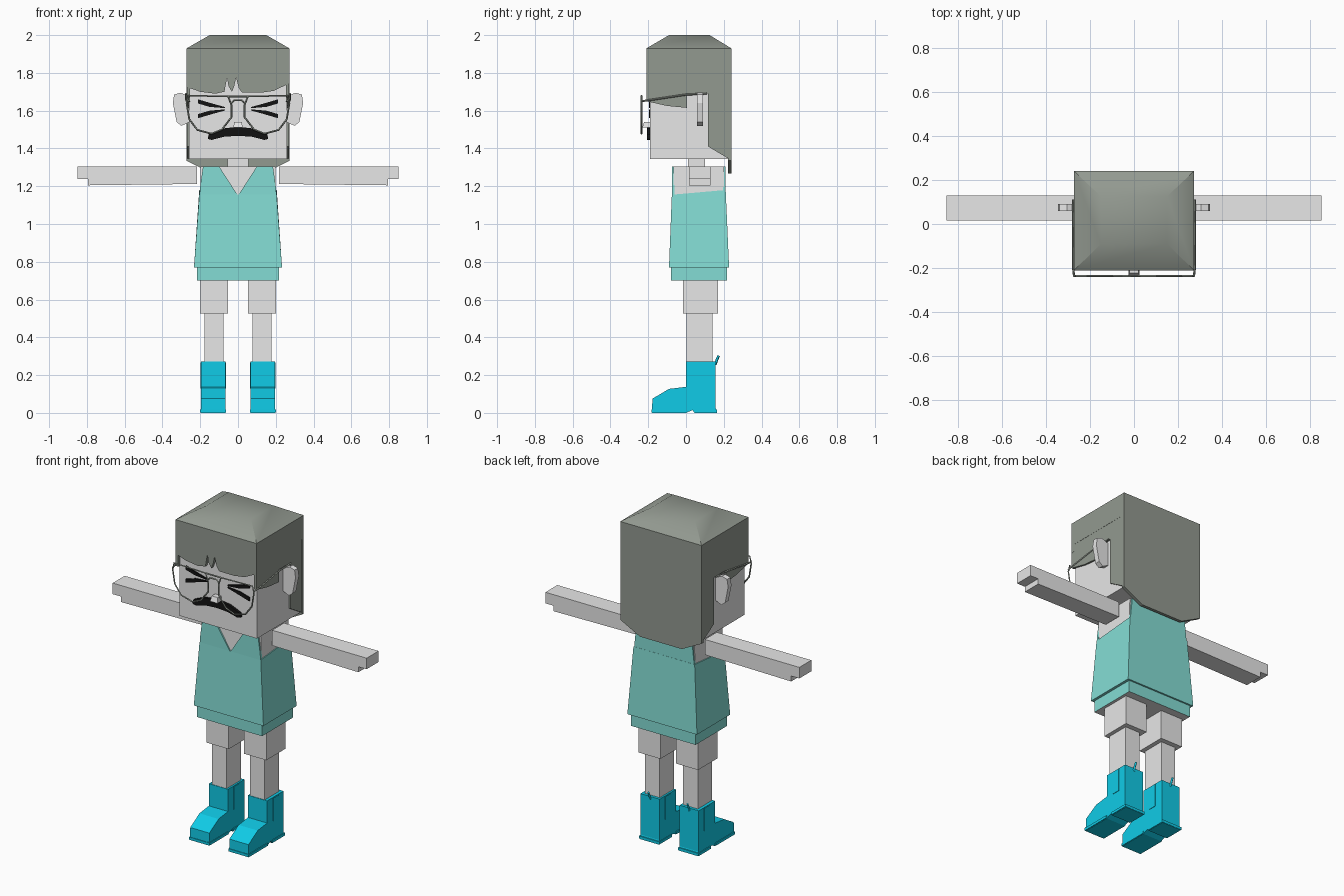
import bpy, bmesh, math

cube = bpy.data.objects.get("Cube")
if cube:
    bpy.data.objects.remove(cube, do_unlink=True)


def material(name, color):
    m = bpy.data.materials.new(name)
    m.use_nodes = True
    rgba = (*color, 1)
    m.diffuse_color = rgba
    bsdf = next(n for n in m.node_tree.nodes if n.type == 'BSDF_PRINCIPLED')
    bsdf.inputs["Base Color"].default_value = rgba
    bsdf.inputs["Roughness"].default_value = 0.8
    return m


SKIN = material("pale grey skin", (0.8, 0.8, 0.8))
HAIR = material("grey hair", (0.29, 0.32, 0.28))
DRESS = material("soft teal", (0.23, 0.72, 0.66))
BOOT = material("bright cyan", (0.005, 0.6, 0.8))
BLACK = material("black", (0.006, 0.006, 0.006))

SIDES = (("left", 1), ("right", -1))


def finish(bm, name, mat):
    bmesh.ops.recalc_face_normals(bm, faces=bm.faces)
    mesh = bpy.data.meshes.new(name)
    bm.to_mesh(mesh)
    bm.free()
    mesh.materials.append(mat)
    ob = bpy.data.objects.new(name, mesh)
    bpy.context.collection.objects.link(ob)
    return ob


def loft(name, rings, mat):
    """Stack rectangles given as (z, x0, x1, y0, y1)."""
    bm = bmesh.new()
    loops = [[bm.verts.new(p) for p in
              ((x0, y0, z), (x1, y0, z), (x1, y1, z), (x0, y1, z))]
             for z, x0, x1, y0, y1 in rings]
    for a, b in zip(loops, loops[1:]):
        for i in range(4):
            j = (i + 1) % 4
            bm.faces.new((a[i], a[j], b[j], b[i]))
    bm.faces.new(loops[0])
    bm.faces.new(loops[-1])
    return finish(bm, name, mat)


def box(name, x, y, z, mat):
    return loft(name, [(h, *sorted(x), *y) for h in z], mat)


def prism(name, axis, points, lo, hi, mat, s=1):
    """Extrude a (y,z) profile along x, or an (x,z) profile along y."""
    def place(p, d):
        return (d * s, p[0], p[1]) if axis == 'x' else (p[0] * s, d, p[1])
    bm = bmesh.new()
    a = [bm.verts.new(place(p, lo)) for p in points]
    b = [bm.verts.new(place(p, hi)) for p in points]
    bm.faces.new(a)
    bm.faces.new(b)
    for i in range(len(points)):
        j = (i + 1) % len(points)
        bm.faces.new((a[i], a[j], b[j], b[i]))
    return finish(bm, name, mat)


def wire(name, points, mat, closed=False, radius=0.005):
    cu = bpy.data.curves.new(name, 'CURVE')
    cu.dimensions = '3D'
    cu.bevel_depth = radius
    cu.bevel_resolution = 0
    cu.use_fill_caps = True
    sp = cu.splines.new('POLY')
    sp.points.add(len(points) - 1)
    for p, co in zip(sp.points, points):
        p.co = (*co, 1)
    sp.use_cyclic_u = closed
    cu.materials.append(mat)
    ob = bpy.data.objects.new(name, cu)
    bpy.context.collection.objects.link(ob)


# Head, neck and nose
box("head", (-.26, .26), (-.19, .222), (1.344, 1.85), SKIN)
box("neck", (-.055, .055), (.01, .1), (1.29, 1.35), SKIN)
loft("nose", [(1.51, -.025, .025, -.232, -.185),
              (1.54, -.02, .02, -.222, -.185)], SKIN)

# Hair crown with a shallow smooth top
crown = loft("hair_crown", [(1.79, -.272, .272, -.21, .24),
                            (1.93, -.272, .272, -.21, .24),
                            (2.0, -.15, .15, -.09, .125)], HAIR)
bpy.context.view_layer.objects.active = crown
crown.select_set(True)
bpy.ops.object.shade_smooth_by_angle(angle=math.radians(40))
crown.select_set(False)

# Fringe with two gaps, and the long back
prism("hair_fringe", 'y',
      [(-.272, 1.79), (-.272, 1.725), (-.2, 1.7), (-.12, 1.69), (-.072, 1.7),
       (-.058, 1.775), (-.05, 1.73), (-.032, 1.7), (-.02, 1.73), (-.01, 1.775),
       (.004, 1.72), (.022, 1.695), (.12, 1.695), (.19, 1.705), (.272, 1.745),
       (.272, 1.79)], -.21, -.185, HAIR)
prism("hair_back", 'y',
      [(-.272, 1.79), (-.272, 1.335), (-.14, 1.268), (.14, 1.268),
       (.272, 1.335), (.272, 1.79)], .222, .24, HAIR)

hair_side = [(-.21, 1.79), (-.21, 1.65), (-.1, 1.625), (.005, 1.615),
             (.005, 1.69), (.117, 1.69), (.117, 1.41), (.235, 1.34),
             (.235, 1.79)]
ear = [(.255, 1.675), (.305, 1.695), (.338, 1.685), (.345, 1.64),
       (.325, 1.54), (.3, 1.52), (.255, 1.54)]
lens = [(.052, 1.675), (.035, 1.63), (.035, 1.565), (.085, 1.5), (.14, 1.478),
        (.215, 1.498), (.258, 1.555), (.272, 1.64), (.262, 1.68)]
arm = [(.217, 1.305), (.85, 1.305), (.85, 1.238), (.795, 1.238),
       (.795, 1.205), (.217, 1.212)]
dress_front = [(0, 1.15), (.204, 1.15), (.2, 1.2), (.185, 1.305), (.1, 1.305)]
boot = [(0, .272), (.157, .272), (.157, .025), (.164, 0), (.045, 0),
        (.035, .015), (0, 0), (-.18, 0), (-.178, .075), (-.09, .127), (0, .138)]

for side, s in SIDES:
    # Side hair and ears
    prism(side + "_hair_side", 'x', hair_side, .255, .271, HAIR, s)
    prism(side + "_ear", 'y', ear, .058, .09, SKIN, s)

    # Squeezed shut eyes, two tapered bars each
    for part, sign in (("upper", 1), ("lower", -1)):
        bar = [(.212, .05), (.212, .028), (.15, .01), (.068, .003),
               (.068, .009), (.13, .026)]
        prism(f"{side}_eye_{part}_bar", 'y',
              [(x, 1.61 + sign * z) for x, z in bar], -.197, -.189, BLACK, s)

    # Glasses rim and temple
    wire(side + "_glasses_rim", [(s * x, -.236, z) for x, z in lens],
         HAIR, closed=True)
    wire(side + "_glasses_temple",
         [(s * .272, -.236, 1.65), (s * .276, -.2, 1.655), (s * .276, 0, 1.685),
          (s * .276, .11, 1.69)], HAIR)

    # Arm and dress front
    prism(side + "_arm", 'y', arm, .016, .13, SKIN, s)
    prism(side + "_dress_front", 'y', dress_front, -.075, -.06, DRESS, s)

    # Leg
    box(side + "_thigh", (s * .052, s * .2), (-.015, .17), (.525, .71), SKIN)
    box(side + "_shin", (s * .078, s * .177), (.003, .14), (.25, .53), SKIN)

    # Ankle boot with welt, elastic panels and pull tab
    prism(side + "_boot", 'x', boot, .067, .195, BOOT, s)
    box(side + "_boot_toe_welt", (s * .063, s * .2), (-.183, 0), (.002, .018), BOOT)
    box(side + "_boot_heel_welt", (s * .063, s * .2), (.045, .165), (.002, .018), BOOT)
    for where, x in (("inner", .066), ("outer", .196)):
        box(f"{side}_boot_{where}_elastic", (s * (x - .002), s * (x + .002)),
            (.055, .105), (.13, .268), BOOT)
    wire(side + "_boot_pull_tab",
         [(s * .131, .155, .255), (s * .131, .163, .28), (s * .131, .173, .303)],
         BOOT, radius=.007)

# Glasses bridge and brow bar
wire("glasses_bridge", [(-.036, -.236, 1.64), (-.02, -.236, 1.655),
                        (.02, -.236, 1.655), (.036, -.236, 1.64)], HAIR)
wire("glasses_brow_bar", [(-.052, -.236, 1.675), (.052, -.236, 1.675)], HAIR)

# Moustache
upper = [(.155, 1.475), (.085, 1.505), (0, 1.515)]
lower = [(0, 1.467), (.075, 1.462), (.14, 1.445), (.16, 1.45)]
outline = upper + [(-x, z) for x, z in upper[1::-1]]
outline += [(-x, z) for x, z in lower[::-1]] + lower[1:]
prism("moustache", 'y', outline, -.206, -.185, BLACK)

# Torso and dress
loft("chest", [(1.1, -.2, .2, -.068, .2), (1.305, -.198, .198, -.065, .2)], SKIN)
body = loft("dress_body", [(.77, -.233, .233, -.09, .228),
                           (1.155, -.205, .205, -.075, .21)], DRESS)
for v in body.data.vertices:
    if v.co.z > 1 and v.co.y > 0:
        v.co.z = 1.18
prism("dress_back", 'y', [(-.204, 1.15), (.204, 1.15), (.187, 1.305),
                          (-.187, 1.305)], .195, .209, DRESS)

# Hem band with a bare underside
hem = box("dress_hem", (-.217, .217), (-.08, .218), (.7, .78), DRESS)
hem.data.materials.append(SKIN)
for f in hem.data.polygons:
    if f.normal.z < -.5:
        f.material_index = 1
